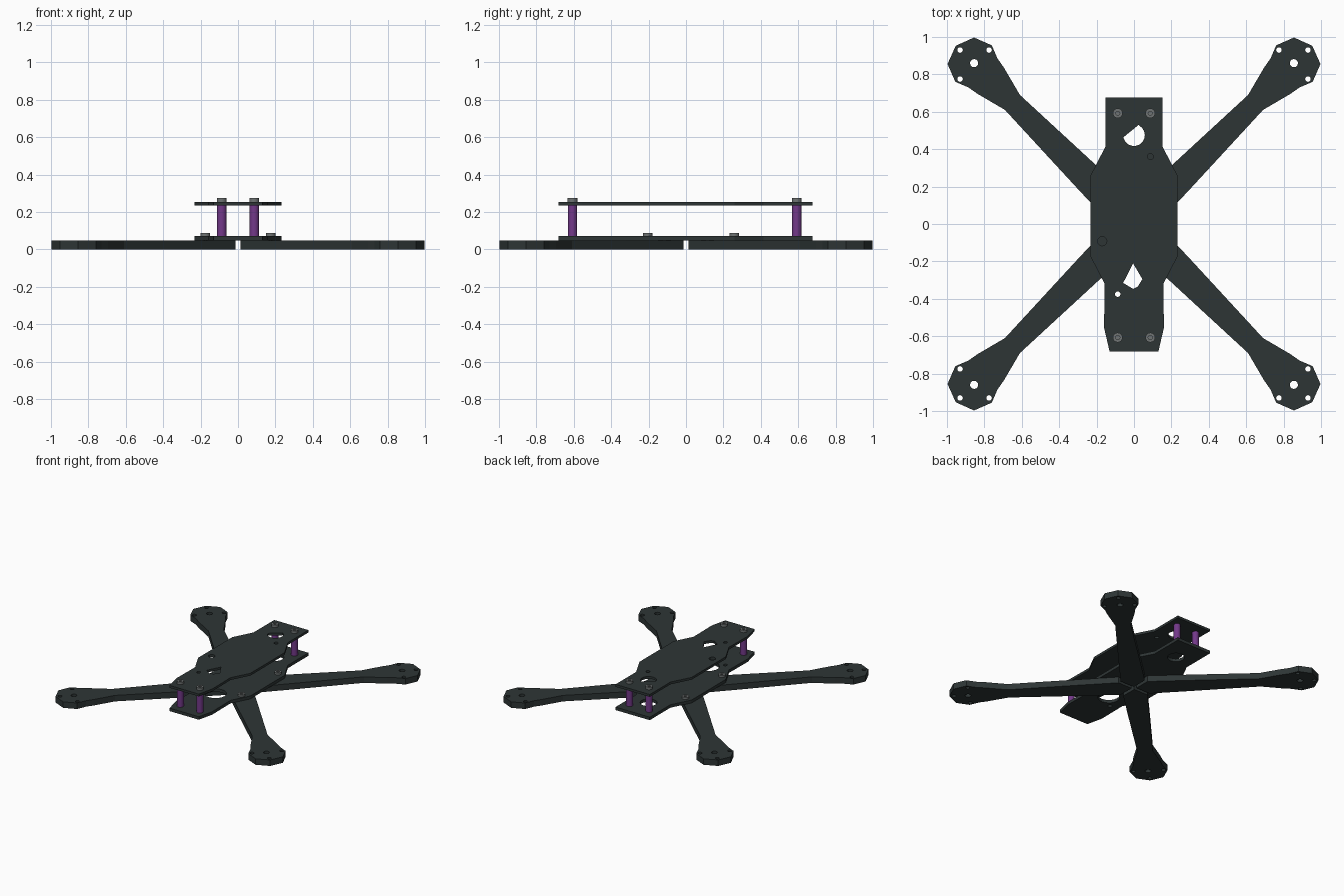
import bpy, bmesh, math

if "Cube" in bpy.data.objects:
    bpy.data.objects.remove(bpy.data.objects["Cube"])


def material(name, rgb):
    m = bpy.data.materials.new(name)
    m.diffuse_color = (*rgb, 1)
    m.use_nodes = True
    m.node_tree.nodes["Principled BSDF"].inputs["Base Color"].default_value = m.diffuse_color
    return m


CARBON = material("dark carbon", (0.027, 0.036, 0.036))
PURPLE = material("purple anodised", (0.17, 0.04, 0.25))
STEEL = material("grey steel", (0.16, 0.175, 0.175))


def circle(x, y, r, n=20, turn=0.0):
    return [(x + r * math.cos(turn + 2 * math.pi * i / n),
             y + r * math.sin(turn + 2 * math.pi * i / n)) for i in range(n)]


def slab(name, loops, z0, z1, mat, smooth=False):
    """Extruded flat profile; the first loop is the outline, the rest are holes."""
    cu = bpy.data.curves.new(name, 'CURVE')
    cu.dimensions = '2D'
    cu.fill_mode = 'BOTH'
    cu.extrude = (z1 - z0) / 2
    for pts in loops:
        sp = cu.splines.new('POLY')
        sp.points.add(len(pts) - 1)
        for p, (x, y) in zip(sp.points, pts):
            p.co = (x, y, 0, 1)
        sp.use_cyclic_u = True
    ob = bpy.data.objects.new(name, cu)
    ob.location.z = (z0 + z1) / 2
    bpy.context.collection.objects.link(ob)
    bpy.ops.object.select_all(action='DESELECT')
    ob.select_set(True)
    bpy.context.view_layer.objects.active = ob
    bpy.ops.object.convert(target='MESH')
    ob = bpy.context.view_layer.objects.active
    bm = bmesh.new()
    bm.from_mesh(ob.data)
    bmesh.ops.remove_doubles(bm, verts=bm.verts, dist=1e-5)
    bmesh.ops.recalc_face_normals(bm, faces=bm.faces)
    for f in bm.faces:
        f.smooth = False
        f.material_index = 0
    bm.to_mesh(ob.data)
    bm.free()
    ob.data.materials.clear()
    ob.data.materials.append(mat)
    if smooth:
        bpy.ops.object.shade_smooth_by_angle(angle=math.radians(35))
    return ob


def bolt(name, x, y, z, h):
    """Round head with a hex socket and a socket floor."""
    slab(name + "_head", [circle(x, y, 0.026), circle(x, y, 0.012, 6)], z, z + h, STEEL, True)
    slab(name + "_socket", [circle(x, y, 0.0125, 6)], z, z + h * 0.4, STEEL)


# Arms: half outline from the motor tip to the centre, mirrored across the diagonal
half = [(0.953, 0.953), (0.855, 0.997), (0.76, 0.955), (0.73, 0.885), (0.695, 0.835),
        (0.61, 0.69), (0.20, 0.312), (0.013, 0.137)]
outline = half + [(0.013, 0.013)] + [(y, x) for x, y in reversed(half[1:])]
holes = [circle(0.93, 0.93, 0.015, 12), circle(0.775, 0.93, 0.015, 12),
         circle(0.93, 0.775, 0.015, 12), circle(0.855, 0.86, 0.022, 12)]
for sx, side in ((-1, "left"), (1, "right")):
    for sy, end in ((-1, "front"), (1, "rear")):
        loops = [[(sx * x, sy * y) for x, y in lp] for lp in [outline] + holes]
        slab(f"{end}_{side}_arm", loops, 0, 0.048, CARBON)

# Body plates
right = [(0.13, -0.683), (0.16, -0.555), (0.157, -0.32), (0.232, -0.175),
         (0.232, 0.26), (0.152, 0.415), (0.152, 0.677)]
body = right + [(-x, y) for x, y in reversed(right)]
camera_slot = [(-0.055, 0.465), (0.025, 0.53)] + [
    (0.058 * math.cos(a), 0.475 + 0.058 * math.sin(a))
    for a in [math.radians(40 - 20 * i) for i in range(12)]]
strap_slot = [(-0.005, -0.21), (0.045, -0.295), (0.02, -0.335), (-0.005, -0.347), (-0.058, -0.315)]
small = circle(-0.087, -0.375, 0.015, 12)
slab("bottom_plate", [body, circle(0, 0.475, 0.062), circle(0, -0.285, 0.08), small],
     0.048, 0.072, CARBON)
slab("top_plate", [body, camera_slot, strap_slot, small,
                   circle(0.087, 0.36, 0.016, 12), circle(-0.17, -0.092, 0.025, 12)],
     0.235, 0.254, CARBON)

# Standoffs with bolts above, and arm bolts on the bottom plate
for sx, side in ((-1, "left"), (1, "right")):
    for y, end in ((-0.607, "front"), (0.592, "rear")):
        slab(f"{end}_{side}_standoff", [circle(sx * 0.087, y, 0.025)], 0.072, 0.235, PURPLE, True)
        bolt(f"{end}_{side}_top_bolt", sx * 0.087, y, 0.254, 0.02)
    for y, end in ((-0.205, "front"), (0.258, "rear")):
        bolt(f"{end}_{side}_arm_bolt", sx * 0.175, y, 0.072, 0.016)
